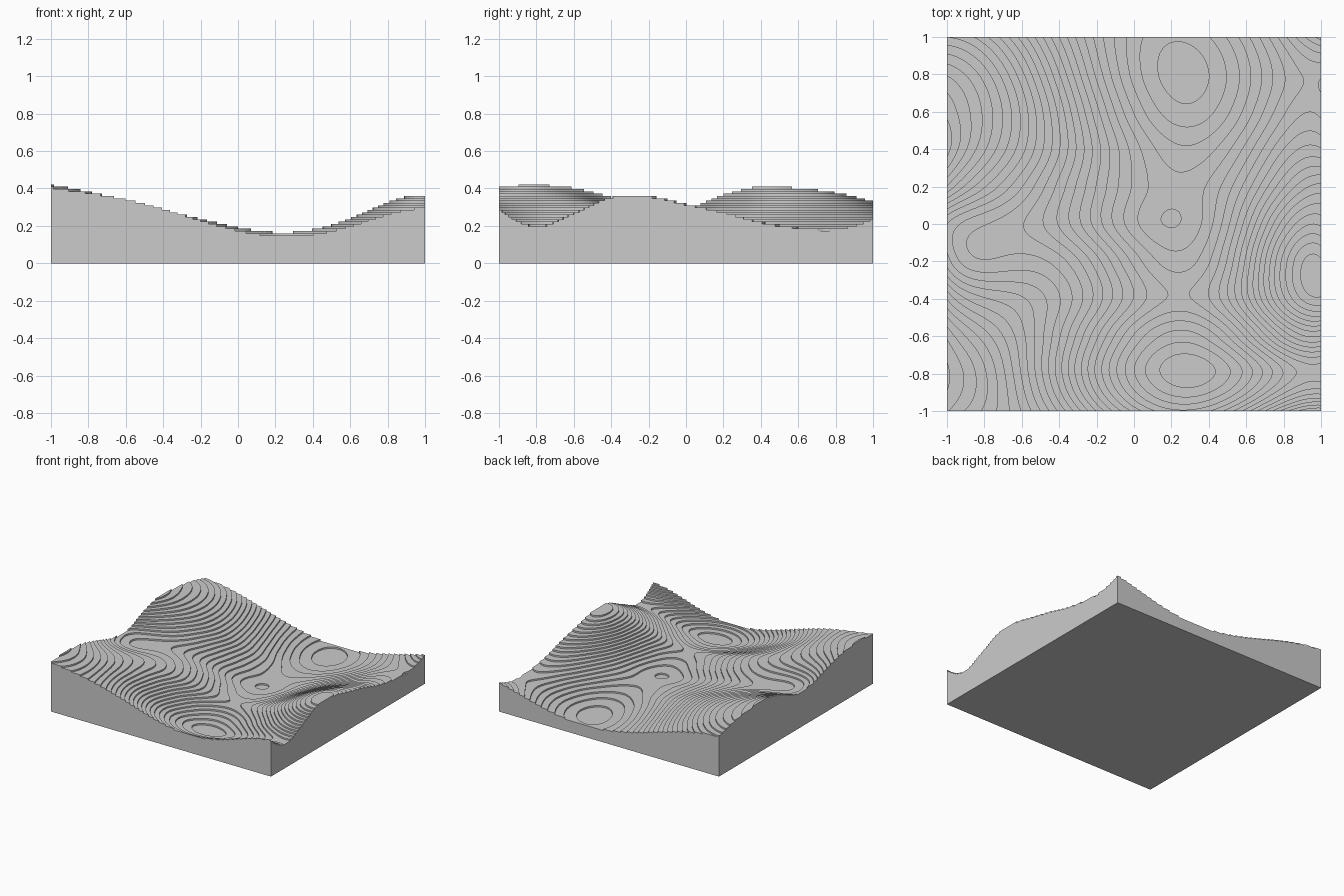
import bpy
import bmesh
import math

cube = bpy.data.objects.get("Cube")
if cube:
    bpy.data.objects.remove(cube)

STEP = 0.0125      # terrace height
BASE = 0.01        # offset of the terrace levels
CELLS = 100        # sampling of the smooth relief

# Control heights in thousandths: rows run front to back, columns left to right
RELIEF = [
    (412, 347, 235, 152, 205, 300),
    (425, 334, 195, 104, 140, 203),
    (408, 327, 213, 130, 188, 272),
    (360, 312, 243, 171, 242, 358),
    (305, 278, 228, 154, 239, 362),
    (298, 261, 192, 134, 217, 320),
    (372, 286, 197, 139, 191, 277),
    (416, 315, 204, 127, 165, 224),
    (407, 320, 190, 104, 140, 194),
    (384, 302, 170, 92, 130, 187),
    (335, 267, 156, 100, 144, 242),
]


def across(row, t):
    """Smooth polynomial through one row of evenly spaced heights."""
    total = 0
    for i, h in enumerate(row):
        for j in range(len(row)):
            if j != i:
                h *= (t - j) / (i - j)
        total += h
    return total


def along(a, b, c, d, t):
    """Catmull-Rom blend between neighbouring rows."""
    return b + t / 2 * (c - a + t * (2 * a - 5 * b + 4 * c - d + t * (3 * (b - c) + d - a)))


def extend(first, second, third):
    """Extra row beyond the edge, continuing the curve."""
    return [3 * (p - q) + r for p, q, r in zip(first, second, third)]


rows = [extend(*RELIEF[:3])] + RELIEF + [extend(*RELIEF[:-4:-1])]


def height(x, y):
    u = (x + 1) / 2 * (len(RELIEF[0]) - 1)
    v = (y + 1) / 2 * (len(RELIEF) - 1)
    k = max(0, min(int(v), len(RELIEF) - 2))
    return along(*[across(r, u) for r in rows[k:k + 4]], v - k) / 1000


# Smooth relief, cut along every contour level
relief = bmesh.new()
bmesh.ops.create_grid(relief, x_segments=CELLS, y_segments=CELLS, size=1)
for v in relief.verts:
    v.co.z = height(v.co.x, v.co.y)
bmesh.ops.triangulate(relief, faces=relief.faces[:])
top = max(v.co.z for v in relief.verts)
for n in range(math.ceil((top - BASE) / STEP)):
    bmesh.ops.bisect_plane(
        relief, geom=relief.verts[:] + relief.edges[:] + relief.faces[:],
        dist=1e-6, plane_co=(0, 0, BASE + n * STEP), plane_no=(0, 0, 1))
relief.verts.index_update()

# Flat terraces, upright risers and outer walls
block = bmesh.new()
made = {}


def point(v, band):
    """Vertex of the block at a terrace level, or on the ground for no band."""
    key = (v.index, band)
    if key not in made:
        z = 0 if band is None else BASE + band * STEP
        made[key] = block.verts.new((v.co.x, v.co.y, z))
    return made[key]


def band_of(face):
    return math.floor((face.calc_center_median().z - BASE) / STEP)


bands = {f: band_of(f) for f in relief.faces}
for face, band in bands.items():
    block.faces.new([point(v, band) for v in face.verts])
    for loop in face.loops:
        a, b = loop.vert, loop.link_loop_next.vert
        if loop.edge.is_boundary:
            lower = None
        else:
            lower = bands[loop.link_loop_radial_next.face]
            if lower >= band:
                continue
        block.faces.new([point(b, band), point(a, band), point(a, lower), point(b, lower)])

# Underside
rim = [e for e in block.edges if e.is_boundary and all(v.co.z == 0 for v in e.verts)]
for face in bmesh.ops.holes_fill(block, edges=rim, sides=0)["faces"]:
    face.normal_update()
    if face.normal.z > 0:
        face.normal_flip()

mesh = bpy.data.meshes.new("terraced_terrain")
block.to_mesh(mesh)
block.free()
relief.free()
terrain = bpy.data.objects.new("terraced_terrain", mesh)
bpy.context.collection.objects.link(terrain)

# Single plain grey
grey = bpy.data.materials.new("light_grey")
grey.use_nodes = True
colour = (0.6, 0.6, 0.6, 1)
grey.diffuse_color = colour
grey.node_tree.nodes["Principled BSDF"].inputs["Base Color"].default_value = colour
mesh.materials.append(grey)
